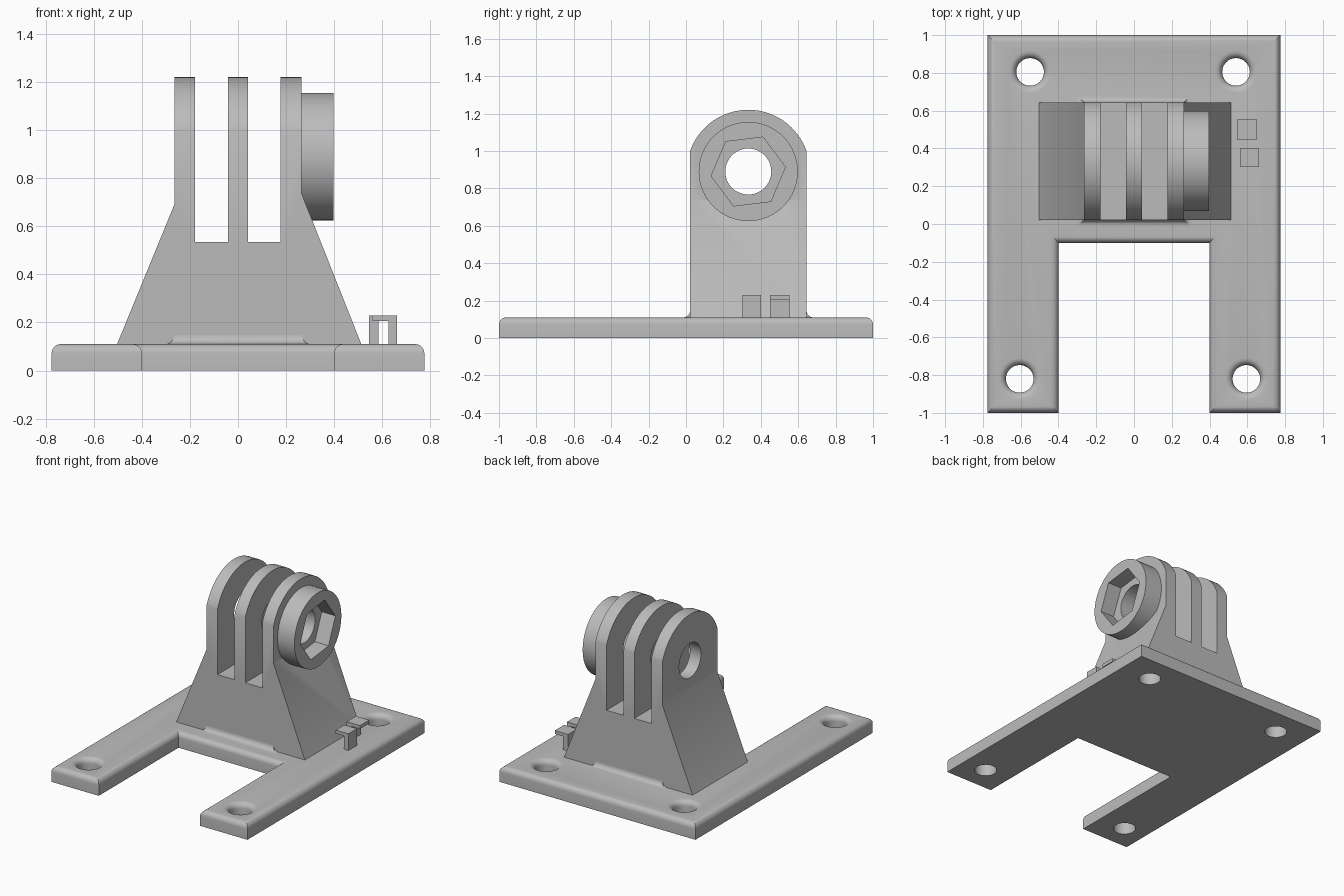
import bpy, bmesh, math
from mathutils import Matrix, Vector

if "Cube" in bpy.data.objects:
    bpy.data.objects.remove(bpy.data.objects["Cube"], do_unlink=True)

grey = bpy.data.materials.new("plain grey")
grey.use_nodes = True
COLOUR = (0.5, 0.5, 0.5, 1)
grey.diffuse_color = COLOUR
grey.node_tree.nodes["Principled BSDF"].inputs["Base Color"].default_value = COLOUR

PIVOT_Y, PIVOT_Z = 0.333, 0.89      # axis of the hinge bolt
PLATE = 0.11                        # plate thickness
ROUND = 0.038                       # edge and fillet radius
ALONG_X = Matrix(((0, 0, 1, 0), (1, 0, 0, 0), (0, 1, 0, 0), (0, 0, 0, 1)))
ALONG_Y = Matrix(((1, 0, 0, 0), (0, 0, 1, 0), (0, 1, 0, 0), (0, 0, 0, 1)))


def loft(name, rings, matrix=Matrix()):
    """Skin a stack of equal-length rings and cap both ends."""
    bm = bmesh.new()
    loops = [[bm.verts.new(matrix @ Vector(p)) for p in ring] for ring in rings]
    for a, b in zip(loops, loops[1:]):
        for i in range(len(a)):
            j = (i + 1) % len(a)
            bm.faces.new((a[i], a[j], b[j], b[i]))
    bm.faces.new(loops[0])
    bm.faces.new(loops[-1])
    bmesh.ops.recalc_face_normals(bm, faces=bm.faces)
    mesh = bpy.data.meshes.new(name)
    bm.to_mesh(mesh)
    bm.free()
    mesh.materials.append(grey)
    obj = bpy.data.objects.new(name, mesh)
    bpy.context.collection.objects.link(obj)
    return obj


def prism(name, outline, low, high, matrix=Matrix()):
    return loft(name, [[(u, v, h) for u, v in outline] for h in (low, high)], matrix)


def box(name, x0, x1, y0, y1, z0, z1):
    return prism(name, [(x0, y0), (x1, y0), (x1, y1), (x0, y1)], z0, z1)


def circle(u, v, r, n=64, turn=0):
    return [(u + r * math.cos(turn + math.tau * i / n),
             v + r * math.sin(turn + math.tau * i / n)) for i in range(n)]


def activate(obj):
    bpy.ops.object.select_all(action='DESELECT')
    obj.select_set(True)
    bpy.context.view_layer.objects.active = obj


def combine(obj, other, operation='DIFFERENCE'):
    activate(obj)
    mod = obj.modifiers.new("combine", 'BOOLEAN')
    mod.operation, mod.solver, mod.object = operation, 'EXACT', other
    bpy.ops.object.modifier_apply(modifier=mod.name)
    bpy.data.objects.remove(other, do_unlink=True)


def smooth(obj):
    activate(obj)
    bpy.ops.object.shade_smooth_by_angle(angle=math.radians(30))


# Forked base plate with rounded top edges
right = [(0.4, -0.1), (0.4, -1), (0.775, -1), (0.775, 1)]
plate = prism("base_plate", right + [(-x, y) for x, y in reversed(right)], 0, PLATE)
bm = bmesh.new()
bm.from_mesh(plate.data)
rim = [e for e in bm.edges if all(v.co.z > PLATE / 2 for v in e.verts)]
bmesh.ops.bevel(bm, geom=rim, offset=ROUND, segments=6, profile=0.5, affect='EDGES')
bm.to_mesh(plate.data)
bm.free()

# Screw holes that flare out at the top
for x, y in ((-0.55, 0.805), (0.54, 0.805), (-0.605, -0.82), (0.595, -0.82)):
    steps = [(0.073, -0.05)]
    for i in range(7):
        a = math.pi / 2 * i / 6
        steps.append((0.073 + ROUND * (1 - math.cos(a)), PLATE - ROUND * (1 - math.sin(a))))
    steps.append((steps[-1][0], PLATE + 0.05))
    combine(plate, loft("hole_cutter", [[(u, v, z) for u, v in circle(x, y, r, 48)]
                                        for r, z in steps]))
smooth(plate)

# Tower: front outline crossed with a round-topped side outline
tower = prism("hinge_tower", [(-0.503, PLATE), (0.513, PLATE), (0.265, 0.735), (0.265, 1.3),
                              (-0.265, 1.3), (-0.265, 0.69)], 0, 0.7, ALONG_Y)
start = math.acos(0.311 / 0.33)
side = [(0.022, 0.05), (0.644, 0.05)]
for i in range(33):
    a = start + (math.pi - 2 * start) * i / 32
    side.append((PIVOT_Y + 0.33 * math.cos(a), PIVOT_Z + 0.33 * math.sin(a)))
combine(tower, prism("side_cutter", side, -0.8, 0.8, ALONG_X), 'INTERSECT')

# Boss with a hexagonal nut pocket
boss = prism("nut_boss", circle(PIVOT_Y, PIVOT_Z, 0.265), 0.2, 0.398, ALONG_X)
combine(tower, boss, 'UNION')
combine(tower, prism("nut_cutter", circle(PIVOT_Y, PIVOT_Z, 0.2, 6, math.radians(7)),
                     0.29, 0.5, ALONG_X))

# Slots between the three prongs, then the bolt hole
for x0, x1 in ((-0.178, -0.042), (0.042, 0.177)):
    combine(tower, box("slot_cutter", x0, x1, -0.2, 0.9, 0.535, 1.5))
combine(tower, prism("bolt_cutter", circle(PIVOT_Y, PIVOT_Z, 0.123, 48), -0.6, 0.6, ALONG_X))
smooth(tower)

# Hollow fillet where the tower meets the plate
rings = []
for i in range(8):
    a = math.pi / 2 * i / 7
    out, z = ROUND * (1 - math.sin(a)), PLATE + ROUND * (1 - math.cos(a))
    hx, hy = 0.265 + out, 0.311 + out
    rings.append([(sx * hx, PIVOT_Y + sy * hy, z)
                  for sx, sy in ((-1, -1), (1, -1), (1, 1), (-1, 1))])
smooth(loft("base_fillet", rings))

# Two small hooks beside the tower, each a post under a flat bar
for name, x0, x1, y0, y1, p0, p1 in (("front", 0.56, 0.661, 0.303, 0.4, 0.625, 0.661),
                                     ("rear", 0.545, 0.65, 0.448, 0.553, 0.545, 0.585)):
    hook = box(name + "_hook", x0, x1, y0, y1, 0.205, 0.229)
    combine(hook, box("post", p0, p1, y0, y1, 0.1, 0.215), 'UNION')
